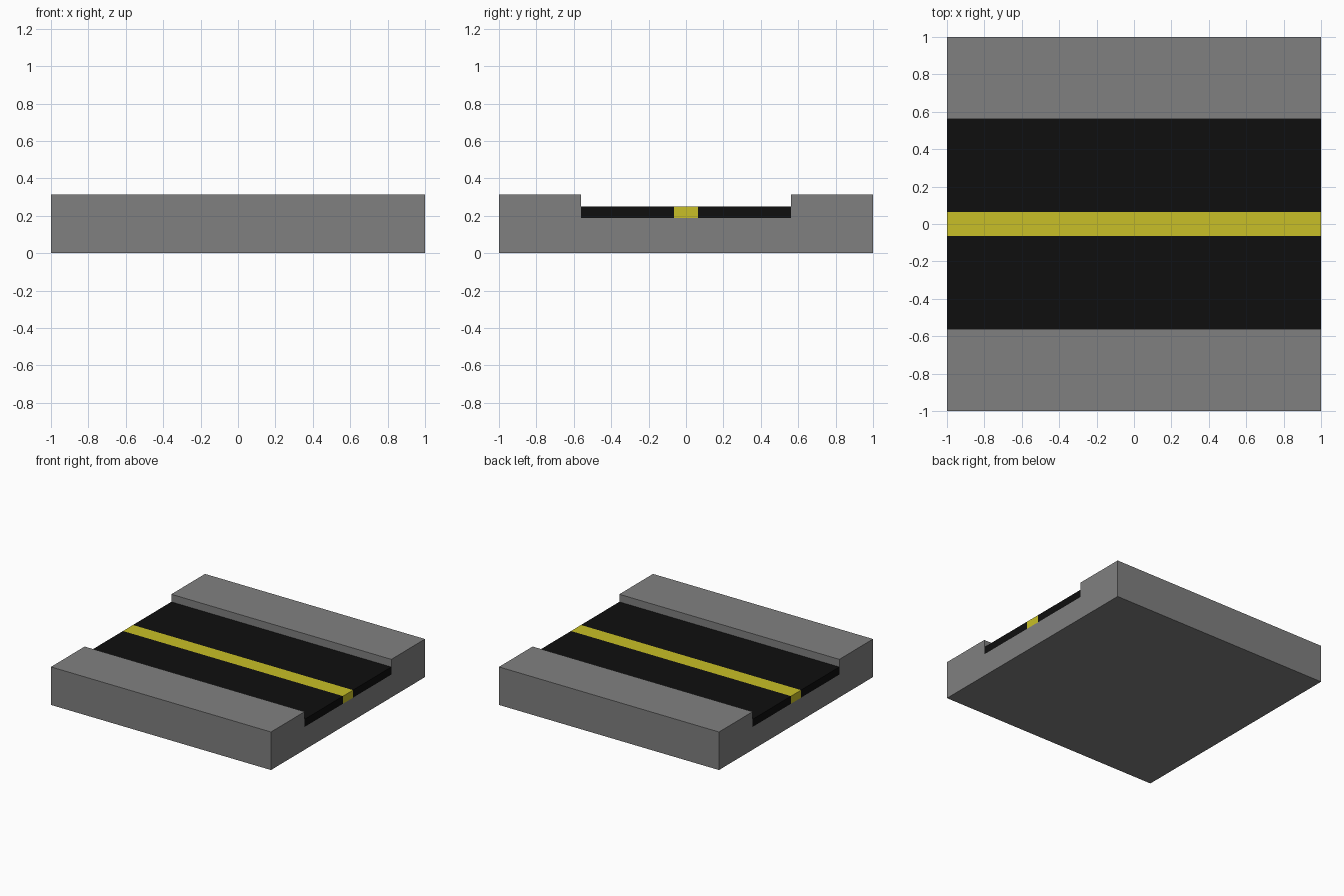
import bpy
import bmesh

cube = bpy.data.objects.get("Cube")
if cube:
    bpy.data.objects.remove(cube, do_unlink=True)

HALF_LENGTH = 1.0
KERB_TOP, ROAD_TOP, ROAD_BOTTOM = 0.3125, 0.25, 0.1875
ROAD_EDGE, STRIPE_EDGE = 0.5625, 0.065


def material(name, colour):
    mat = bpy.data.materials.new(name)
    mat.use_nodes = True
    mat.diffuse_color = colour
    bsdf = mat.node_tree.nodes["Principled BSDF"]
    bsdf.inputs["Base Color"].default_value = colour
    bsdf.inputs["Roughness"].default_value = 0.9
    return mat


def extrude_profile(name, profile, mat):
    """Sweep a closed (y, z) outline along the full length in x."""
    bm = bmesh.new()
    face = bm.faces.new([bm.verts.new((-HALF_LENGTH, y, z)) for y, z in profile])
    swept = bmesh.ops.extrude_face_region(bm, geom=[face])["geom"]
    verts = [v for v in swept if isinstance(v, bmesh.types.BMVert)]
    bmesh.ops.translate(bm, verts=verts, vec=(2 * HALF_LENGTH, 0, 0))
    bmesh.ops.recalc_face_normals(bm, faces=bm.faces)
    mesh = bpy.data.meshes.new(name)
    bm.to_mesh(mesh)
    bm.free()
    mesh.materials.append(mat)
    obj = bpy.data.objects.new(name, mesh)
    bpy.context.collection.objects.link(obj)
    return obj


def strip(name, y0, y1, mat):
    return extrude_profile(name, [(y0, ROAD_BOTTOM), (y1, ROAD_BOTTOM),
                                  (y1, ROAD_TOP), (y0, ROAD_TOP)], mat)


concrete = material("concrete grey", (0.216, 0.216, 0.216, 1))
asphalt = material("asphalt black", (0.0045, 0.0045, 0.0045, 1))
yellow = material("stripe yellow", (0.58, 0.52, 0.02, 1))

# Concrete base with a raised pavement on each side of the road channel
extrude_profile("pavement_base", [
    (-1, 0), (1, 0), (1, KERB_TOP), (ROAD_EDGE, KERB_TOP),
    (ROAD_EDGE, ROAD_BOTTOM), (-ROAD_EDGE, ROAD_BOTTOM),
    (-ROAD_EDGE, KERB_TOP), (-1, KERB_TOP)], concrete)

# Two lanes and the centre stripe between them
strip("front_lane", -ROAD_EDGE, -STRIPE_EDGE, asphalt)
strip("back_lane", STRIPE_EDGE, ROAD_EDGE, asphalt)
strip("centre_stripe", -STRIPE_EDGE, STRIPE_EDGE, yellow)
